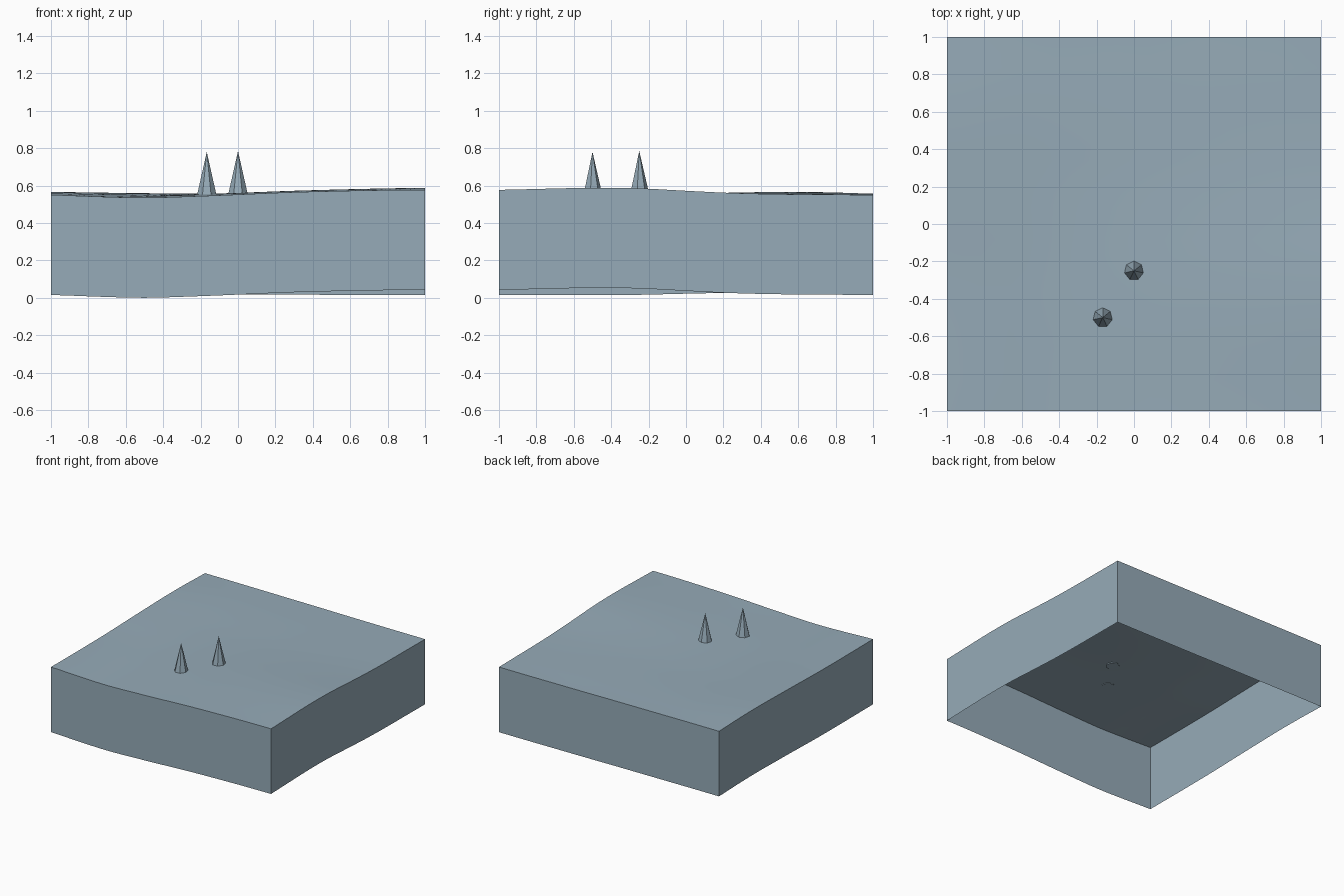
import bpy
import bmesh
from math import floor

cube = bpy.data.objects.get("Cube")
if cube:
    bpy.data.objects.remove(cube, do_unlink=True)

# Single blue-grey material
colour = (0.305, 0.407, 0.479, 1)
slate = bpy.data.materials.new("slate_blue_grey")
slate.use_nodes = True
slate.diffuse_color = colour
slate.node_tree.nodes["Principled BSDF"].inputs["Base Color"].default_value = colour

SEGMENTS = 24
WALL = 0.535

# Edge heights at even steps, in thousandths
FRONT = [550, 541, 535, 542, 552, 563, 570, 575, 577]
BACK = [557, 557, 556, 555, 554, 552, 551, 550, 550]
LEFT_EDGE = [550, 549, 549, 551, 557, 562, 566, 564, 557]
RIGHT_EDGE = [577, 583, 588, 585, 572, 560, 554, 552, 550]


def curve(heights, t):
    """Smooth interpolation through evenly spaced heights."""
    last = len(heights) - 1
    i = min(floor(t * last), last - 1)
    f = t * last - i
    a, b, c, d = (heights[max(0, min(last, i + k))] for k in (-1, 0, 1, 2))
    z = b + f * (c - a + f * (2*a - 5*b + 4*c - d + f * (3*(b - c) + d - a))) / 2
    return z / 1000


def mix(a, b, t):
    return a + (b - a) * t


def ground(x, y):
    """Surface blended between the four edge curves."""
    u, v = (max(0, min(1, (c + 1) / 2)) for c in (x, y))
    across = mix(curve(FRONT, u), curve(BACK, u), v)
    along = mix(curve(LEFT_EDGE, v), curve(RIGHT_EDGE, v), u)
    corners = mix(mix(FRONT[0], FRONT[-1], u), mix(BACK[0], BACK[-1], u), v)
    return across + along - corners / 1000


def make_object(name, bm):
    mesh = bpy.data.meshes.new(name)
    bm.to_mesh(mesh)
    bm.free()
    mesh.materials.append(slate)
    obj = bpy.data.objects.new(name, mesh)
    bpy.context.collection.objects.link(obj)
    return obj


# Terrain block: rolling top with skirt walls, open underneath
bm = bmesh.new()
bmesh.ops.create_grid(bm, x_segments=SEGMENTS, y_segments=SEGMENTS, size=1)
for v in bm.verts:
    v.co.z = ground(v.co.x, v.co.y)
rim = [e for e in bm.edges if e.is_boundary]
skirt = bmesh.ops.extrude_edge_only(bm, edges=rim)["geom"]
for v in skirt:
    if isinstance(v, bmesh.types.BMVert):
        v.co.z -= WALL
bmesh.ops.recalc_face_normals(bm, faces=bm.faces)
top = max(bm.faces, key=lambda f: abs(f.normal.z))
if top.normal.z < 0:
    bmesh.ops.reverse_faces(bm, faces=bm.faces)
terrain = make_object("terrain_block", bm)
bpy.ops.object.select_all(action="DESELECT")
terrain.select_set(True)
bpy.context.view_layer.objects.active = terrain
bpy.ops.object.shade_smooth_by_angle(angle=0.5)

# Seven-sided spikes standing on the terrain
for name, x, y, base, tip in (
    ("back_spike", 0, -0.25, 0.555, 0.785),
    ("front_spike", -0.167, -0.5, 0.55, 0.78),
):
    bm = bmesh.new()
    bmesh.ops.create_cone(bm, cap_ends=True, segments=7, radius1=0.053,
                          radius2=0, depth=tip - base)
    bmesh.ops.remove_doubles(bm, verts=bm.verts, dist=0.0001)
    spike = make_object(name, bm)
    spike.location = (x, y, (base + tip) / 2)
